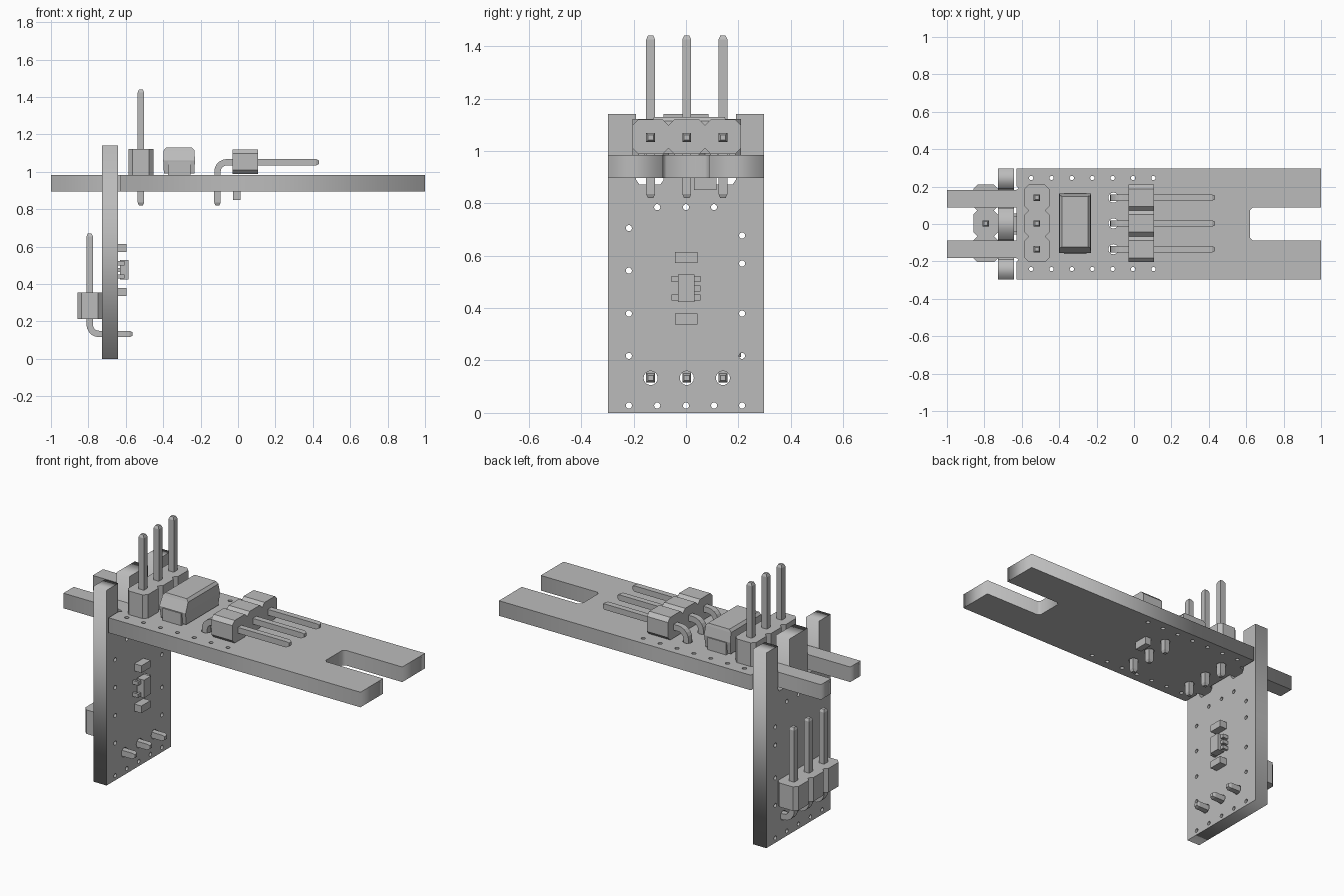
import bpy, bmesh, math
from mathutils import Vector

cube = bpy.data.objects.get("Cube")
if cube:
    bpy.data.objects.remove(cube)

GREY = (0.5, 0.5, 0.5, 1)
mat = bpy.data.materials.new("plain grey")
mat.use_nodes = True
mat.diffuse_color = GREY
mat.node_tree.nodes["Principled BSDF"].inputs["Base Color"].default_value = GREY

PIN_Y = (-0.135, 0.003, 0.141)
PITCH = 0.138


def finish(name, bm):
    bmesh.ops.recalc_face_normals(bm, faces=bm.faces)
    me = bpy.data.meshes.new(name)
    bm.to_mesh(me)
    bm.free()
    me.materials.append(mat)
    ob = bpy.data.objects.new(name, me)
    bpy.context.collection.objects.link(ob)
    return ob


def loft(name, rings):
    """Skin a stack of equal-length rings and cap both ends."""
    bm = bmesh.new()
    rows = [[bm.verts.new(p) for p in ring] for ring in rings]
    for a, b in zip(rows, rows[1:]):
        for i in range(len(a)):
            j = (i + 1) % len(a)
            bm.faces.new((a[i], a[j], b[j], b[i]))
    bm.faces.new(rows[0])
    bm.faces.new(rows[-1])
    return finish(name, bm)


def box(name, x, y, z):
    return loft(name, [[(x[0], y[0], h), (x[1], y[0], h), (x[1], y[1], h), (x[0], y[1], h)]
                       for h in z])


def circle(cx, cy, r, n=16):
    return [(cx + r * math.cos(2 * math.pi * i / n), cy + r * math.sin(2 * math.pi * i / n))
            for i in range(n)]


def board(name, loops, thickness):
    """Flat plate from an outline followed by hole loops."""
    cu = bpy.data.curves.new(name, "CURVE")
    cu.dimensions = "2D"
    cu.fill_mode = "BOTH"
    cu.extrude = thickness / 2
    for loop in loops:
        s = cu.splines.new("POLY")
        s.points.add(len(loop) - 1)
        for p, (u, v) in zip(s.points, loop):
            p.co = (u, v, 0, 1)
        s.use_cyclic_u = True
    cu.materials.append(mat)
    ob = bpy.data.objects.new(name, cu)
    bpy.context.collection.objects.link(ob)
    bpy.ops.object.select_all(action="DESELECT")
    ob.select_set(True)
    bpy.context.view_layer.objects.active = ob
    bpy.ops.object.convert(target="MESH")
    return bpy.context.object


def pin(name, path, y, w=0.017):
    """Square wire swept along a path in the xz plane, with tapered tips."""
    pts = [Vector(p) for p in path]
    first, last = pts[0], pts[-1]
    pts.insert(1, first + (pts[1] - first).normalized() * 0.015)
    pts.insert(-1, last + (pts[-2] - last).normalized() * 0.015)
    rings = []
    for i, p in enumerate(pts):
        d0 = (p - pts[max(i - 1, 0)]).normalized()
        d1 = (pts[min(i + 1, len(pts) - 1)] - p).normalized()
        t = (d0 + d1).normalized()
        h = w * (0.6 if i in (0, len(pts) - 1) else 1)
        n = Vector((-t.y, t.x)) * h
        a, b = p + n, p - n
        rings.append([(a.x, y - h, a.y), (a.x, y + h, a.y), (b.x, y + h, b.y), (b.x, y - h, b.y)])
    return loft(name, rings)


def bent(start, corner, end, r=0.05, n=5):
    """Path with one rounded right-angle bend."""
    s, c, e = Vector(start), Vector(corner), Vector(end)
    u, v = (s - c).normalized(), (e - c).normalized()
    arc = []
    for i in range(n + 1):
        a = math.pi / 2 * i / n
        arc.append(c + u * r * (1 - math.sin(a)) + v * r * (1 - math.cos(a)))
    return [start] + arc + [end]


def header_body(name, place, length, half=0.066, cut=0.022):
    """Three joined blocks with chamfered corners, extruded along the pins."""
    side = []
    for y in PIN_Y:
        a, b = y - PITCH / 2, y + PITCH / 2
        side += [(a, half - cut), (a + cut, half), (b - cut, half)]
    side.append((PIN_Y[-1] + PITCH / 2, half - cut))
    outline = side + [(y, -w) for y, w in reversed(side)]
    return loft(name, [[place(y, w, d) for y, w in outline] for d in length])


# Horizontal board: open slot at the right end, two prongs at the left end
f = 0.014
half_outline = [(1, 0.298), (-0.628, 0.298), (-0.628, 0.2), (-0.615, 0.192), (-0.628, 0.183),
                (-1, 0.183), (-1, 0.088), (-0.628, 0.088)]
outline = [(0.62 + f, 0.088), (1, 0.088)] + half_outline
outline += [(x, -y) for x, y in reversed(outline)]
outline += [(0.62, -0.088 + f), (0.62, 0.088 - f)]
holes = [circle(-0.55 + i * 0.109, y, 0.012, 10) for i in range(7) for y in (-0.241, 0.246)]
holes += [circle(x, y, 0.027) for x in (-0.52, -0.11) for y in PIN_Y]
arm = board("horizontal_board", [outline] + holes, 0.088)
arm.location = (0, 0, 0.94)

# Vertical board: two notches in the top edge that take the prongs
notch = [(0.297, 0), (0.297, 1.14), (0.19, 1.14), (0.19, 0.89), (0.178, 0.872),
         (0.098, 0.872), (0.085, 0.89), (0.085, 1.14)]
outline = notch + [(-y, z) for y, z in reversed(notch)]
small = [(y, 0.028) for y in (-0.11, 0, 0.107)] + [(y, 0.785) for y in (-0.11, 0, 0.107)]
small += [(-0.218, z) for z in (0.028, 0.218, 0.379, 0.543, 0.705)]
small += [(0.214, z) for z in (0.028, 0.218, 0.379, 0.57, 0.677)]
holes = [circle(y, z, 0.012, 10) for y, z in small]
holes += [circle(y, 0.133, 0.027) for y in PIN_Y]
post = board("vertical_board", [outline] + holes, 0.086)
post.rotation_euler = (math.pi / 2, 0, math.pi / 2)
post.location = (-0.684, 0, 0)

# Pin headers: upright, lying on the arm, and on the back of the post
header_body("upright_header", lambda y, w, d: (-0.519 + w, y, d), (0.984, 1.122))
header_body("lying_header", lambda y, w, d: (d, y, 1.054 + w), (-0.03, 0.106))
header_body("post_header", lambda y, w, d: (-0.793 + w, y, d), (0.214, 0.354))
for i, y in enumerate(PIN_Y):
    pin(f"upright_pin_{i}", [(-0.519, 0.82), (-0.519, 1.44)], y)
    pin(f"lying_pin_{i}", bent((-0.11, 0.82), (-0.11, 1.051), (0.432, 1.051)), y)
    pin(f"post_pin_{i}", bent((-0.565, 0.133), (-0.793, 0.133), (-0.793, 0.67)), y)

# Large moulded capacitor with tapered ends and metal end tabs
rings = []
for z, inset, front, back in ((0.99, 0.004, -0.145, 0.152), (1.06, 0, -0.155, 0.162),
                              (1.115, 0.003, -0.128, 0.152), (1.13, 0.016, -0.122, 0.148)):
    x0, x1 = -0.4 + inset, -0.23 - inset
    rings.append([(x0, front, z), (x1, front, z), (x1, back, z), (x0, back, z)])
loft("capacitor_body", rings)
for name, y in (("capacitor_front_tab", (-0.16, -0.12)), ("capacitor_back_tab", (0.12, 0.166))):
    box(name, (-0.375, -0.255), y, (0.984, 1.055))

# Small surface parts on the post and under the arm
box("upper_chip", (-0.642, -0.595), (-0.042, 0.043), (0.572, 0.614))
box("lower_chip", (-0.642, -0.595), (-0.042, 0.043), (0.337, 0.379))
box("under_chip", (-0.026, 0.013), (0.03, 0.117), (0.85, 0.897))
box("sensor_body", (-0.632, -0.586), (-0.031, 0.033), (0.424, 0.528))
for i, (side, z) in enumerate([(-1, 0.44), (-1, 0.511), (1, 0.44), (1, 0.475), (1, 0.511)]):
    near, mid, far = 0.025 * side, 0.042 * side, 0.056 * side
    box(f"sensor_lead_{i}", (-0.618, -0.606), sorted((near, mid)), (z - 0.011, z + 0.011))
    box(f"sensor_foot_{i}", (-0.642, -0.606), sorted((mid, far)), (z - 0.011, z + 0.011))
